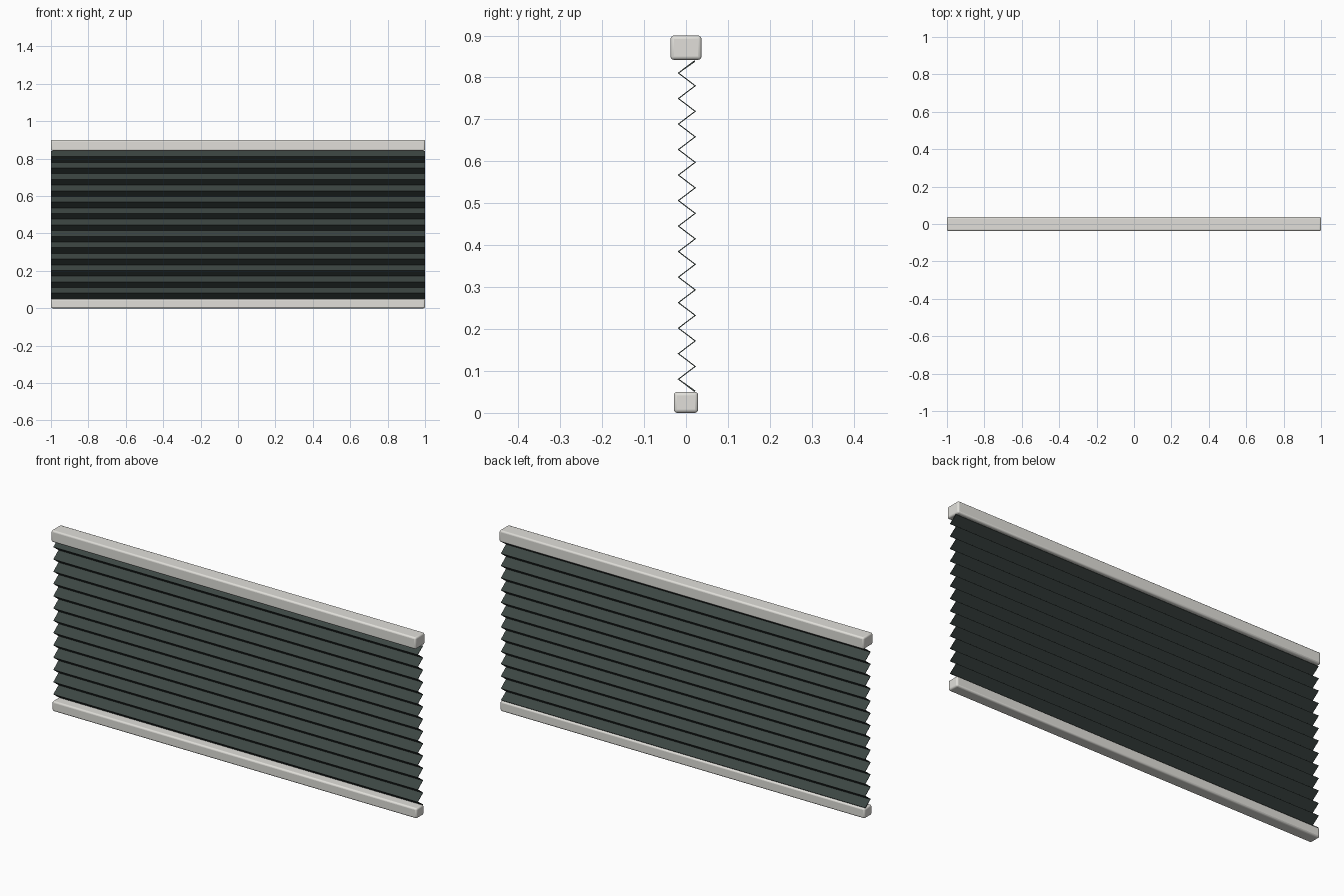
import bpy, bmesh

if "Cube" in bpy.data.objects:
    bpy.data.objects.remove(bpy.data.objects["Cube"])


def material(name, color):
    m = bpy.data.materials.new(name)
    m.diffuse_color = (*color, 1)
    m.use_nodes = True
    m.node_tree.nodes["Principled BSDF"].inputs["Base Color"].default_value = m.diffuse_color
    return m


rail_mat = material("rail_white", (0.75, 0.74, 0.70))
fabric_mat = material("dark_fabric", (0.045, 0.06, 0.055))


# Rounded rail spanning the full width
def rail(name, depth, z0, z1, radius):
    bpy.ops.mesh.primitive_cube_add(size=1, location=(0, 0, (z0 + z1) / 2))
    ob = bpy.context.object
    ob.name = name
    ob.scale = (2.0, depth, z1 - z0)
    bpy.ops.object.transform_apply(location=False, rotation=False, scale=True)
    bev = ob.modifiers.new("rounded_edges", 'BEVEL')
    bev.width = radius
    bev.segments = 3
    bpy.ops.object.shade_smooth_by_angle()
    ob.data.materials.append(rail_mat)


rail("head_rail", 0.074, 0.842, 0.90, 0.008)
rail("bottom_rail", 0.058, 0.0, 0.05, 0.008)

# Pleated fabric: a zigzag profile swept across the width
PLEATS, TOP, BOTTOM, HALF = 13, 0.841, 0.05, 0.999
bm = bmesh.new()
rows = []
for i in range(2 * PLEATS + 1):
    y = 0.02 if i % 2 == 0 else -0.02
    z = TOP - (TOP - BOTTOM) * i / (2 * PLEATS)
    rows.append([bm.verts.new((x, y, z)) for x in (-HALF, HALF)])
for a, b in zip(rows, rows[1:]):
    bm.faces.new((a[0], b[0], b[1], a[1]))
mesh = bpy.data.meshes.new("pleated_fabric")
bm.to_mesh(mesh)
bm.free()
fabric = bpy.data.objects.new("pleated_fabric", mesh)
bpy.context.collection.objects.link(fabric)
mesh.materials.append(fabric_mat)

# Thin cloth thickness, grown towards the back
sol = fabric.modifiers.new("thickness", 'SOLIDIFY')
sol.thickness = 0.004
sol.offset = -1
